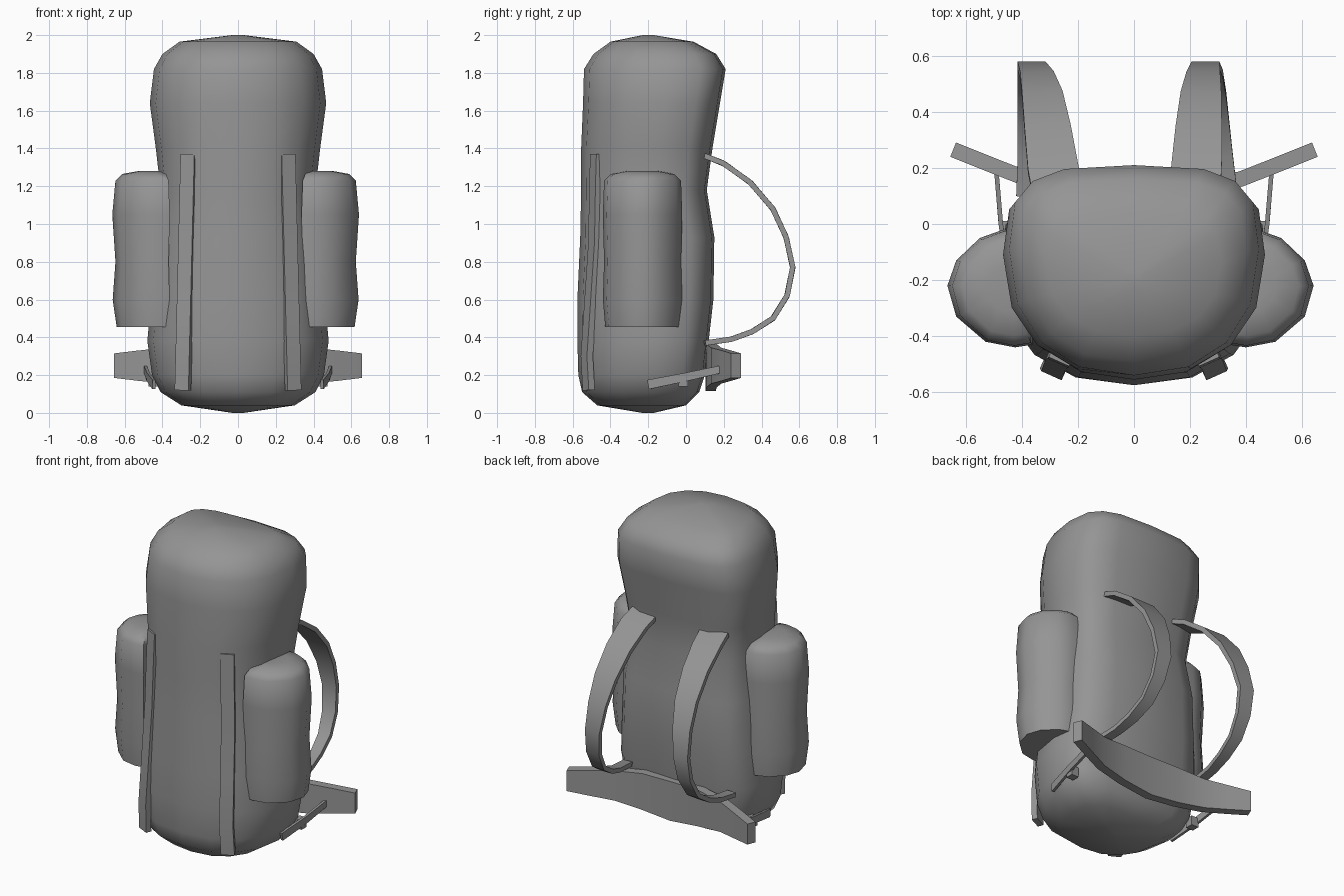
import bpy
import bmesh
from math import cos, sin, pi, radians, copysign
from mathutils import Vector

default_cube = bpy.data.objects.get("Cube")
if default_cube:
    bpy.data.objects.remove(default_cube, do_unlink=True)

fabric = bpy.data.materials.new("grey fabric")
fabric.use_nodes = True
grey = (0.3, 0.3, 0.3, 1)
fabric.diffuse_color = grey
fabric.node_tree.nodes["Principled BSDF"].inputs["Base Color"].default_value = grey


def loft(name, rings, smooth_angle):
    """Skin a list of closed rings and cap both ends."""
    bm = bmesh.new()
    loops = [[bm.verts.new(point) for point in ring] for ring in rings]
    count = len(loops[0])
    for lower, upper in zip(loops, loops[1:]):
        for i in range(count):
            j = (i + 1) % count
            bm.faces.new((lower[i], lower[j], upper[j], upper[i]))
    bm.faces.new(loops[0][::-1])
    bm.faces.new(loops[-1])
    bmesh.ops.recalc_face_normals(bm, faces=bm.faces)
    mesh = bpy.data.meshes.new(name)
    bm.to_mesh(mesh)
    bm.free()
    mesh.materials.append(fabric)
    part = bpy.data.objects.new(name, mesh)
    bpy.context.collection.objects.link(part)
    bpy.ops.object.select_all(action="DESELECT")
    part.select_set(True)
    bpy.context.view_layer.objects.active = part
    bpy.ops.object.shade_smooth_by_angle(angle=radians(smooth_angle))
    return part


def ribbon(name, path, widths, across, thickness):
    """Flat strap along a path; across is its width direction at each point."""
    points = [Vector(p) for p in path]
    rings = []
    for i, point in enumerate(points):
        tangent = points[min(i + 1, len(points) - 1)] - points[max(i - 1, 0)]
        side = Vector(across)
        side = (side - side.project(tangent)).normalized()
        normal = tangent.cross(side).normalized() * thickness / 2
        side = side * widths[i] / 2
        rings.append([point + side + normal, point - side + normal,
                      point - side - normal, point + side - normal])
    return loft(name, rings, 35)


def body_ring(z, half_width, front, back):
    """Rounded section, fuller at the front and squarer at the back."""
    middle = front + (back - front) * 0.6
    ring = []
    for i in range(16):
        angle = 2 * pi * i / 16
        c, s = cos(angle), sin(angle)
        power = 2 / 3.3 if s > 0 else 2 / 2.3
        depth = back - middle if s > 0 else middle - front
        ring.append((half_width * copysign(abs(c) ** power, c),
                     middle + depth * copysign(abs(s) ** power, s), z))
    return ring


# Main bag: height, half width, front and back of each section
sections = [
    (0, 0.03, -0.23, -0.17), (0.04, 0.3, -0.47, 0), (0.11, 0.41, -0.55, 0.07),
    (0.2, 0.455, -0.57, 0.1), (0.38, 0.48, -0.575, 0.12),
    (0.6, 0.46, -0.575, 0.145), (0.93, 0.44, -0.56, 0.15),
    (1.18, 0.41, -0.555, 0.11), (1.4, 0.435, -0.555, 0.14),
    (1.64, 0.467, -0.545, 0.18), (1.82, 0.445, -0.54, 0.21),
    (1.9, 0.4, -0.49, 0.16), (1.965, 0.31, -0.4, 0.04),
    (2, 0.03, -0.23, -0.17),
]
loft("main_bag", [body_ring(*s) for s in sections], 80)

# Side pockets: D-shaped outline swollen and pinched along the height
outline = [(0.36, -0.03), (0.35, -0.43), (0.41, -0.44), (0.51, -0.42),
           (0.61, -0.33), (0.64, -0.22), (0.61, -0.13), (0.53, -0.05),
           (0.45, -0.02)]
levels = [(0.455, 0.94), (0.6, 1.04), (0.8, 0.97), (1.05, 1.05),
          (1.23, 0.97), (1.265, 0.8), (1.28, 0.4)]
for side, label, shift in ((1, "left", -0.01), (-1, "right", -0.015)):
    rings = [[(side * (0.43 + (x - 0.43) * scale) + shift,
               -0.23 + (y + 0.23) * min(scale, 1), z) for x, y in outline]
             for z, scale in levels]
    loft(label + "_side_pocket", rings, 45)

# Front compression straps
front_path = [(1.37, -0.475), (1.2, -0.48), (0.9, -0.485), (0.6, -0.505),
              (0.3, -0.525), (0.12, -0.515)]
for side, label in ((1, "left"), (-1, "right")):
    path = [(side * (0.295 - 0.025 * z), y, z) for z, y in front_path]
    ribbon(label + "_front_strap", path, [0.08] * 6, (side, 0.45, 0), 0.035)

# Shoulder straps: side curve, with sideways drift and taper
curve = [(0.1, 1.36), (0.2, 1.32), (0.34, 1.22), (0.46, 1.08), (0.53, 0.93),
         (0.565, 0.77), (0.535, 0.62), (0.46, 0.5), (0.35, 0.43),
         (0.24, 0.39), (0.1, 0.37)]
widths = [0.18, 0.18, 0.165, 0.145, 0.12, 0.1, 0.09, 0.08, 0.07, 0.06, 0.06]
for label, top, middle, bottom in (("left", 0.215, 0.255, 0.34),
                                   ("right", -0.27, -0.365, -0.39)):
    path = []
    for i, (y, z) in enumerate(curve):
        t = i / 5
        x = top + (middle - top) * t if t < 1 else middle + (bottom - middle) * (t - 1)
        path.append((x, y, z))
    ribbon(label + "_shoulder_strap", path, widths, (1, 0, 0), 0.028)

# Hip belt across the back, flaring out at both ends
half_belt = [(0.645, 0.265), (0.52, 0.215), (0.38, 0.16), (0.2, 0.135)]
belt = ([(x, y, 0.25) for x, y in half_belt] + [(0, 0.13, 0.24)]
        + [(-x, y, 0.25) for x, y in half_belt[::-1]])
half_heights = [0.13, 0.16, 0.19, 0.23]
ribbon("hip_belt", belt, half_heights + [0.25] + half_heights[::-1],
       (0, 0, 1), 0.055)

# Belt stabiliser straps with a small buckle on the bag
for side, label in ((1, "left"), (-1, "right")):
    path = [(side * 0.49, 0.18, 0.23), (side * 0.475, 0, 0.19),
            (side * 0.445, -0.2, 0.15)]
    ribbon(label + "_belt_strap", path, [0.04, 0.045, 0.05], (0, 0, 1), 0.016)
    buckle = [(side * 0.45, y, 0.17) for y in (-0.04, 0.01)]
    ribbon(label + "_buckle", buckle, [0.06, 0.06], (0, 0, 1), 0.05)
